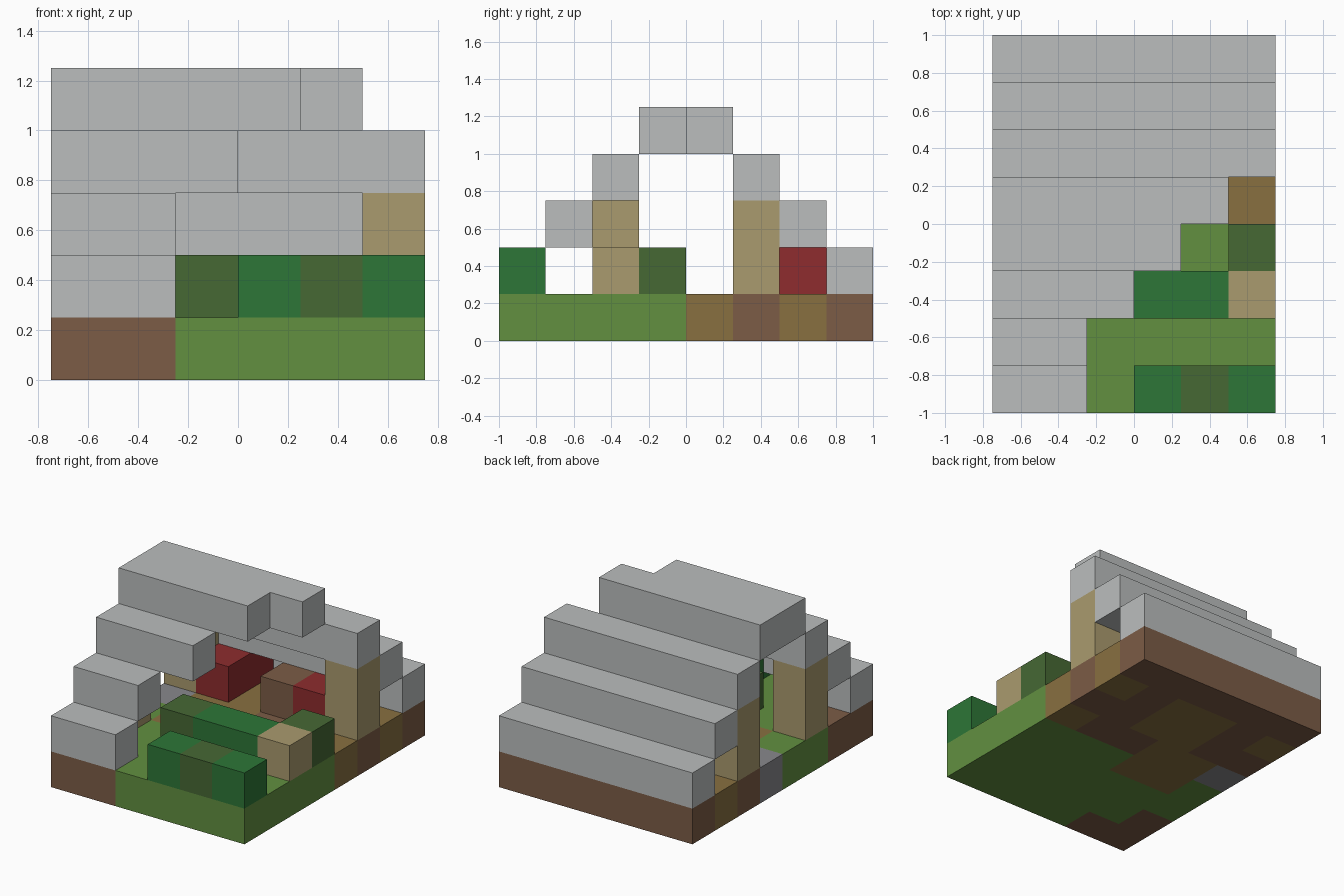
import bpy, bmesh
from mathutils import Vector

cube = bpy.data.objects.get("Cube")
if cube:
    bpy.data.objects.remove(cube, do_unlink=True)

CELL = 0.25
ORIGIN = Vector((-0.75, -1.0, 0.0))


def material(name, rgb):
    lin = [((c / 255 + 0.055) / 1.055) ** 2.4 for c in rgb] + [1.0]
    m = bpy.data.materials.new(name)
    m.use_nodes = True
    m.diffuse_color = lin
    bsdf = next(n for n in m.node_tree.nodes if n.type == 'BSDF_PRINCIPLED')
    bsdf.inputs["Base Color"].default_value = lin
    return m


MATS = {
    "g": material("grass_green", (98, 144, 64)),
    "b": material("dirt_brown", (124, 92, 70)),
    "o": material("plank_ochre", (136, 112, 64)),
    "s": material("hearth_stone", (136, 136, 140)),
    "r": material("roof_grey", (187, 190, 190)),
    "t": material("timber_tan", (170, 155, 110)),
    "l": material("leaf_green", (45, 118, 55)),
    "m": material("moss_green", (70, 104, 52)),
    "c": material("cloth_red", (142, 44, 46)),
}


def blocks(name, cells):
    """Mesh of unit blocks {(i, j, k): colour key}, without inner faces."""
    keys = sorted(set(cells.values()))
    bm = bmesh.new()
    for pos, key in cells.items():
        base = Vector(pos)
        for axis in range(3):
            u, v = Vector(), Vector()
            u[(axis + 1) % 3] = v[(axis + 2) % 3] = 1
            for side in (0, 1):
                step = Vector()
                step[axis] = 1 if side else -1
                if tuple(int(c) for c in base + step) in cells:
                    continue
                p = base.copy()
                p[axis] += side
                loop = [p, p + u, p + u + v, p + v]
                if not side:
                    loop.reverse()
                f = bm.faces.new([bm.verts.new(ORIGIN + q * CELL) for q in loop])
                f.material_index = keys.index(key)
    bmesh.ops.remove_doubles(bm, verts=bm.verts[:], dist=0.001)
    me = bpy.data.meshes.new(name)
    bm.to_mesh(me)
    bm.free()
    for key in keys:
        me.materials.append(MATS[key])
    ob = bpy.data.objects.new(name, me)
    bpy.context.collection.objects.link(ob)
    return ob


def row(name, i, j, k, keys):
    """Row of blocks running along x, one letter per block."""
    return blocks(name, {(i + n, j, k): key for n, key in enumerate(keys)})


# Ground slab, rows listed from back to front
GROUND = ["bbbbbb",
          "oboobo",
          "bboobb",
          "soobbo",
          "googgg".replace(" ", ""),
          "gggggg",
          "bggggg",
          "bbgggg"]
blocks("ground", {(i, 7 - n, 0): key
                  for n, line in enumerate(GROUND) for i, key in enumerate(line)})

# Stepped roof: (row from front, level, length); the front slope is broken away
ROOF = [(0, 1, 2), (1, 2, 2), (2, 3, 3), (3, 4, 4),
        (4, 4, 5), (5, 3, 6), (6, 2, 6), (7, 1, 6)]
for n, (j, k, length) in enumerate(ROOF):
    row(f"roof_step_{n + 1}", 0, j, k, "r" * length)

# Timber posts, the front one on the broken side is only a stump
for name, i, j, height in [("front_post", 0, 2, 2), ("back_post", 0, 5, 2),
                           ("far_back_post", 5, 5, 2), ("post_stump", 5, 2, 1)]:
    blocks(name, {(i, j, 1 + k): "t" for k in range(height)})

# Bushes
row("front_hedge", 3, 0, 1, "lml")
row("wall_hedge", 2, 2, 1, "mll")
row("side_bush", 5, 3, 1, "m")

# Furniture
blocks("bed", {(1, 5, 1): "c", (1, 6, 1): "c"})
row("bench", 3, 5, 1, "bc")
